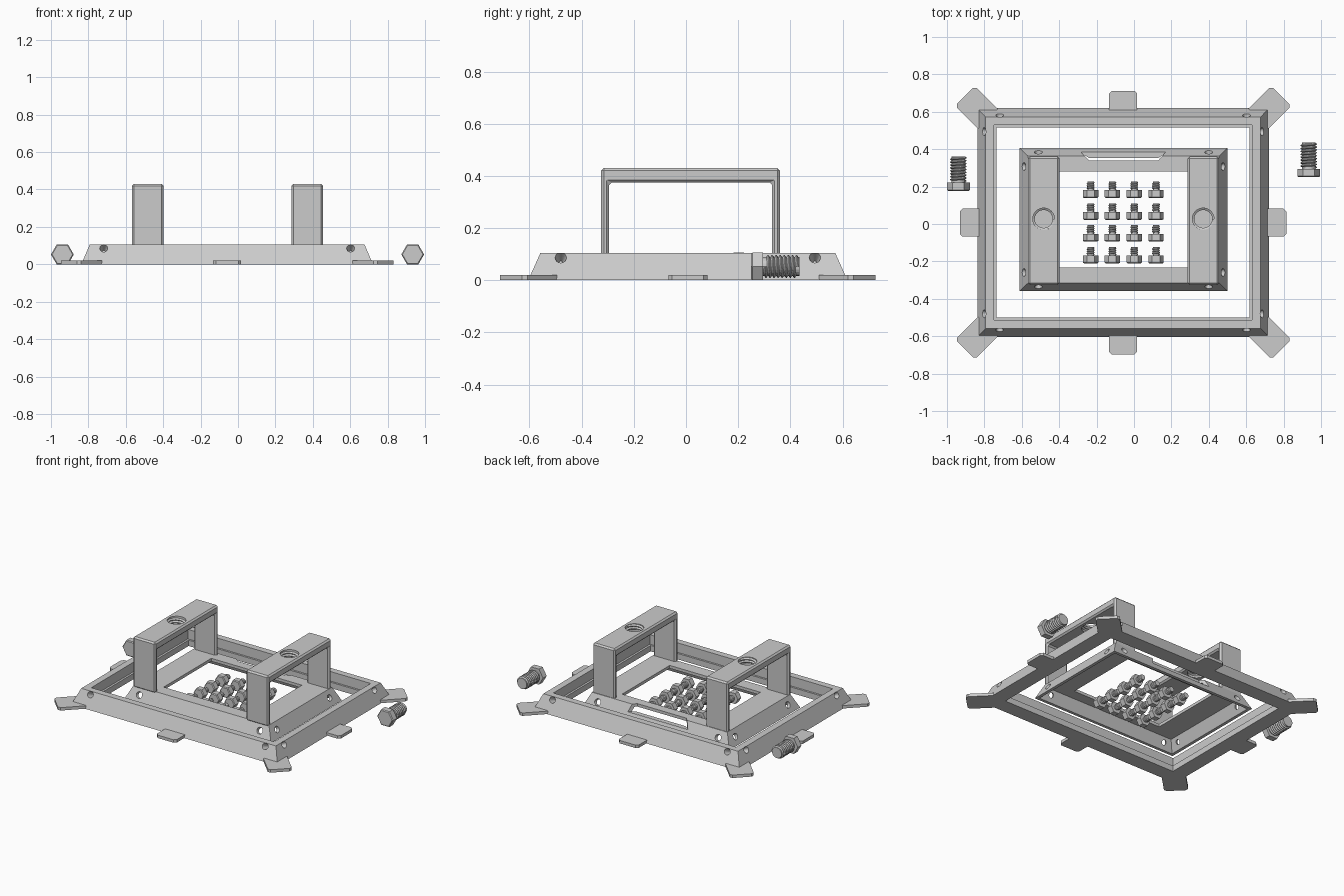
import bpy, bmesh, math
from mathutils import Vector, Matrix

if "Cube" in bpy.data.objects:
    bpy.data.objects.remove(bpy.data.objects["Cube"], do_unlink=True)

grey = bpy.data.materials.new("plain grey")
grey.use_nodes = True
grey.diffuse_color = (0.6, 0.6, 0.6, 1)
grey.node_tree.nodes["Principled BSDF"].inputs["Base Color"].default_value = (0.6, 0.6, 0.6, 1)


def finish(name, bm):
    bmesh.ops.recalc_face_normals(bm, faces=bm.faces)
    mesh = bpy.data.meshes.new(name)
    bm.to_mesh(mesh)
    bm.free()
    mesh.materials.append(grey)
    ob = bpy.data.objects.new(name, mesh)
    bpy.context.collection.objects.link(ob)
    return ob


def bake(ob):
    dg = bpy.context.evaluated_depsgraph_get()
    mesh = bpy.data.meshes.new_from_object(ob.evaluated_get(dg))
    ob.modifiers.clear()
    ob.data = mesh


def cut(ob, cutter):
    mod = ob.modifiers.new("cut", "BOOLEAN")
    mod.operation, mod.solver, mod.object = "DIFFERENCE", "EXACT", cutter
    bake(ob)
    bpy.data.objects.remove(cutter, do_unlink=True)


def rect_frame(name, centre, rings):
    """Closed section of half sizes and heights swept round a rectangle."""
    bm = bmesh.new()
    loops = [[bm.verts.new((centre[0] + sx * hx, centre[1] + sy * hy, z))
              for sx, sy in ((-1, -1), (1, -1), (1, 1), (-1, 1))] for hx, hy, z in rings]
    for a, b in zip(loops, loops[1:] + loops[:1]):
        for i in range(4):
            j = (i + 1) % 4
            bm.faces.new((a[i], a[j], b[j], b[i]))
    return finish(name, bm)


def prism(name, points, offset, matrix=Matrix()):
    bm = bmesh.new()
    face = bm.faces.new([bm.verts.new(p) for p in points])
    new = bmesh.ops.extrude_face_region(bm, geom=[face])["geom"]
    bmesh.ops.translate(bm, vec=offset, verts=[v for v in new if isinstance(v, bmesh.types.BMVert)])
    bm.transform(matrix)
    return finish(name, bm)


def add_cone(bm, centre, direction, r1, r2, depth, sides=24):
    rot = Vector(direction).to_track_quat("Z", "Y").to_matrix().to_4x4()
    bmesh.ops.create_cone(bm, cap_ends=True, segments=sides, radius1=r1, radius2=r2,
                          depth=depth, matrix=Matrix.Translation(centre) @ rot)


def screw_holes(centre, half, slope, z, hole_x, hole_y):
    """Countersunk cutters square to the sloping sides, two per side."""
    bm = bmesh.new()
    for s in (-1, 1):
        for t in (-1, 1):
            for pos, d in (((t * hole_x, s * (half[1] - slope * z), z), (0, s, slope)),
                           ((s * (half[0] - slope * z), t * hole_y, z), (s, 0, slope))):
                d = Vector(d).normalized()
                add_cone(bm, Vector((*centre, 0)) + Vector(pos) - d * 0.02, d, 0.008, 0.024, 0.06)
    return finish("screw_hole_cutter", bm)


def thread(name, r_in, r_out, length, turns, matrix):
    """Helical ridge made by screwing one tooth about its axis."""
    p = length / (turns + 1)
    bm = bmesh.new()
    v = [bm.verts.new(c) for c in ((r_in, 0, 0), (r_out, 0, p * 0.4), (r_out, 0, p * 0.6), (r_in, 0, p))]
    for a, b in zip(v, v[1:]):
        bm.edges.new((a, b))
    ob = finish(name, bm)
    mod = ob.modifiers.new("screw", "SCREW")
    mod.axis, mod.screw_offset, mod.iterations = "Z", p, turns
    mod.steps = mod.render_steps = 20
    mod.use_merge_vertices = True
    mod.merge_threshold = 0.0001
    mod.use_normal_calculate = True
    mod.use_smooth_shade = False
    bake(ob)
    ob.data.transform(matrix)
    return ob


def bolt(name, x, y, head_r, head_h, shank_r, length, turns):
    """Hex bolt lying on the ground, head to the front, shank to the back."""
    z = head_r * math.cos(math.pi / 6)
    bm = bmesh.new()
    add_cone(bm, (0, 0, head_h / 2), (0, 0, 1), head_r, head_r, head_h, 6)
    bmesh.ops.rotate(bm, verts=bm.verts, matrix=Matrix.Rotation(math.pi / 6, 3, "Z"))
    rim = [e for e in bm.edges if all(v.co.z < head_h * 0.1 for v in e.verts)]
    bmesh.ops.bevel(bm, geom=rim, offset=head_h * 0.12, segments=1, affect="EDGES")
    add_cone(bm, (0, 0, head_h + length / 2), (0, 0, 1), shank_r * 0.82, shank_r * 0.82, length, 20)
    lay = Matrix.Translation((x, y, z)) @ Matrix.Rotation(-math.pi / 2, 4, "X")
    bm.transform(lay)
    if abs(max(v.co.x for v in bm.verts) - x - head_r) > head_r * 0.05:
        bmesh.ops.rotate(bm, verts=bm.verts, cent=(x, y, z), matrix=Matrix.Rotation(math.pi / 6, 3, "Y"))
    finish(name, bm)
    thread(name + "_thread", shank_r * 0.8, shank_r, length, turns,
           lay @ Matrix.Translation((0, 0, head_h)))


# Outer frame with a rabbet inside
OUT, OUT_HALF = (-0.058, 0.007), (0.78, 0.612)
outer = rect_frame("outer_frame", OUT, [
    (*OUT_HALF, 0), (0.735, 0.565, 0.105), (0.69, 0.521, 0.105),
    (0.69, 0.521, 0.04), (0.676, 0.508, 0.04), (0.676, 0.508, 0)])
cut(outer, screw_holes(OUT, OUT_HALF, 0.44, 0.086, 0.66, 0.487))

# Fixing tabs on sides and corners
for i in range(8):
    ang = i * math.pi / 4
    sx, sy = round(math.cos(ang)), round(math.sin(ang))
    back = -0.08 if sx and sy else -0.04
    c, w, tip = 0.015, 0.075, 0.093
    outline = [(back, -w, 0), (tip - c, -w, 0), (tip, c - w, 0),
               (tip, w - c, 0), (tip - c, w, 0), (back, w, 0)]
    place = Matrix.Translation((OUT[0] + sx * OUT_HALF[0], OUT[1] + sy * OUT_HALF[1], 0))
    prism("corner_tab" if sx and sy else "side_tab", outline, (0, 0, 0.02),
          place @ Matrix.Rotation(ang, 4, "Z"))

# Inner cover: hollow sloping skirt and flat rim
INN, INN_HALF = (-0.056, 0.024), (0.556, 0.382)
inner = rect_frame("inner_cover", INN, [
    (*INN_HALF, 0), (0.511, 0.34, 0.095), (0.3425, 0.257, 0.095),
    (0.3425, 0.257, 0.075), (0.5, 0.33, 0.075), (0.535, 0.362, 0)])
cut(inner, screw_holes(INN, INN_HALF, 0.45, 0.05, 0.455, 0.283))


# Recess at the back of the cover, with a floor
def trapezoid(y0, y1, z):
    return [(-0.24, y0, z), (0.13, y0, z), (0.175, y1, z), (-0.29, y1, z)]


cut(inner, prism("recess_cutter", trapezoid(0.34, 0.392, 0.045), (0, 0, 0.1)))
prism("recess_floor", trapezoid(0.353, 0.384, 0.036), (0, 0, 0.01))

# Two bridges with threaded holes
for side, x0 in (("right", -0.567), ("left", 0.286)):
    f, b, base, top, under = -0.325, 0.36, 0.085, 0.43, 0.375
    outline = [(x0, y, z) for y, z in (
        (f, base), (f, top), (b, top), (b, base),
        (b - 0.03, base), (b - 0.03, under), (f + 0.03, under), (f + 0.03, base))]
    bridge = prism(side + "_bridge", outline, (0.169, 0, 0))
    bev = bridge.modifiers.new("bevel", "BEVEL")
    bev.width, bev.segments = 0.01, 1
    bake(bridge)
    hole = Vector((x0 + 0.084, 0.027, 0.4))
    bm = bmesh.new()
    add_cone(bm, hole, (0, 0, 1), 0.058, 0.058, 0.1, 40)
    cut(bridge, finish("bolt_hole_cutter", bm))
    thread(side + "_hole_thread", 0.0585, 0.048, 0.053, 2,
           Matrix.Translation((hole.x, hole.y, under + 0.001)))

# Two large bolts and a grid of small ones
bolt("right_large_bolt", -0.939, 0.177, 0.061, 0.045, 0.044, 0.14, 8)
bolt("left_large_bolt", 0.934, 0.25, 0.061, 0.045, 0.044, 0.14, 8)
for i in range(4):
    for j in range(4):
        bolt("small_bolt", -0.232 + i * 0.1165, -0.211 + j * 0.1165, 0.041, 0.042, 0.021, 0.046, 3)
